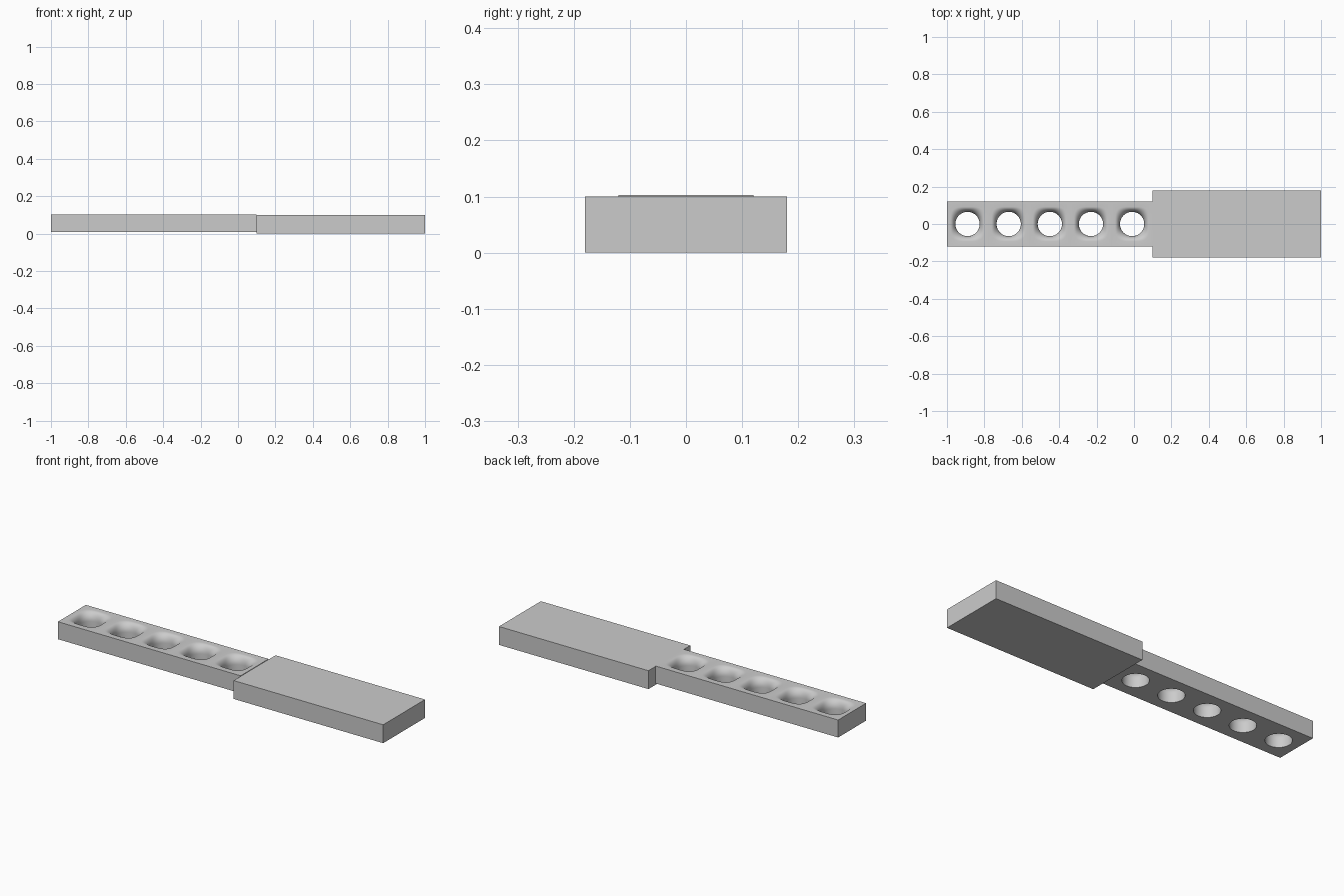
import bpy, bmesh
from math import cos, sin, pi, radians

cube = bpy.data.objects.get("Cube")
if cube:
    bpy.data.objects.remove(cube)

grey = bpy.data.materials.new("light grey")
grey.use_nodes = True
colour = (0.6, 0.6, 0.6, 1)
grey.diffuse_color = colour
grey.node_tree.nodes["Principled BSDF"].inputs["Base Color"].default_value = colour


def add_object(name, bm):
    mesh = bpy.data.meshes.new(name)
    bm.to_mesh(mesh)
    bm.free()
    mesh.materials.append(grey)
    obj = bpy.data.objects.new(name, mesh)
    bpy.context.collection.objects.link(obj)
    return obj


# Wide solid block
bm = bmesh.new()
bmesh.ops.create_cube(bm, size=1)
bmesh.ops.scale(bm, vec=(0.9, 0.36, 0.1), verts=bm.verts)
bmesh.ops.translate(bm, vec=(0.55, 0, 0.05), verts=bm.verts)
add_object("wide_block", bm)

# Narrow bar: five joined cells, each with a hole that flares at the top
SEGMENTS = 48
HALF_X, HALF_Y = 0.11, 0.12
BOTTOM, TOP = 0.008, 0.103
HOLE, FLARE, DEPTH = 0.065, 0.027, 0.045
STEPS = 8


def ring(bm, cx, z, radius=None, squareness=0):
    """Circle blended towards a square, or the cell outline if no radius."""
    verts = []
    for i in range(SEGMENTS):
        c, s = cos(2 * pi * i / SEGMENTS), sin(2 * pi * i / SEGMENTS)
        if radius is None:
            m = max(abs(c), abs(s))
            x, y = HALF_X * c / m, HALF_Y * s / m
        else:
            power = 2 + 2 * squareness
            r = radius / (abs(c) ** power + abs(s) ** power) ** (1 / power)
            x, y = r * c, r * s
        verts.append(bm.verts.new((cx + x, y, z)))
    return verts


bm = bmesh.new()
for cell in range(5):
    cx = -0.89 + 2 * HALF_X * cell
    rings = [ring(bm, cx, TOP)]
    for k in range(STEPS + 1):
        a = pi / 2 * k / STEPS
        rings.append(ring(bm, cx, TOP - DEPTH * (1 - cos(a)),
                          HOLE + FLARE * (1 - sin(a)), 1 - sin(a)))
    rings.append(ring(bm, cx, BOTTOM, HOLE))
    rings.append(ring(bm, cx, BOTTOM))
    for upper, lower in zip(rings, rings[1:]):
        for i in range(SEGMENTS):
            j = (i + 1) % SEGMENTS
            bm.faces.new((upper[i], upper[j], lower[j], lower[i]))

# Weld the cells, then close the outer walls
bmesh.ops.remove_doubles(bm, verts=bm.verts, dist=0.0005)
border = [e for e in bm.edges if e.is_boundary]
bmesh.ops.bridge_loops(bm, edges=border)
bmesh.ops.recalc_face_normals(bm, faces=bm.faces)
bar = add_object("perforated_bar", bm)

bpy.ops.object.select_all(action="DESELECT")
bar.select_set(True)
bpy.context.view_layer.objects.active = bar
bpy.ops.object.shade_smooth_by_angle(angle=radians(40))
